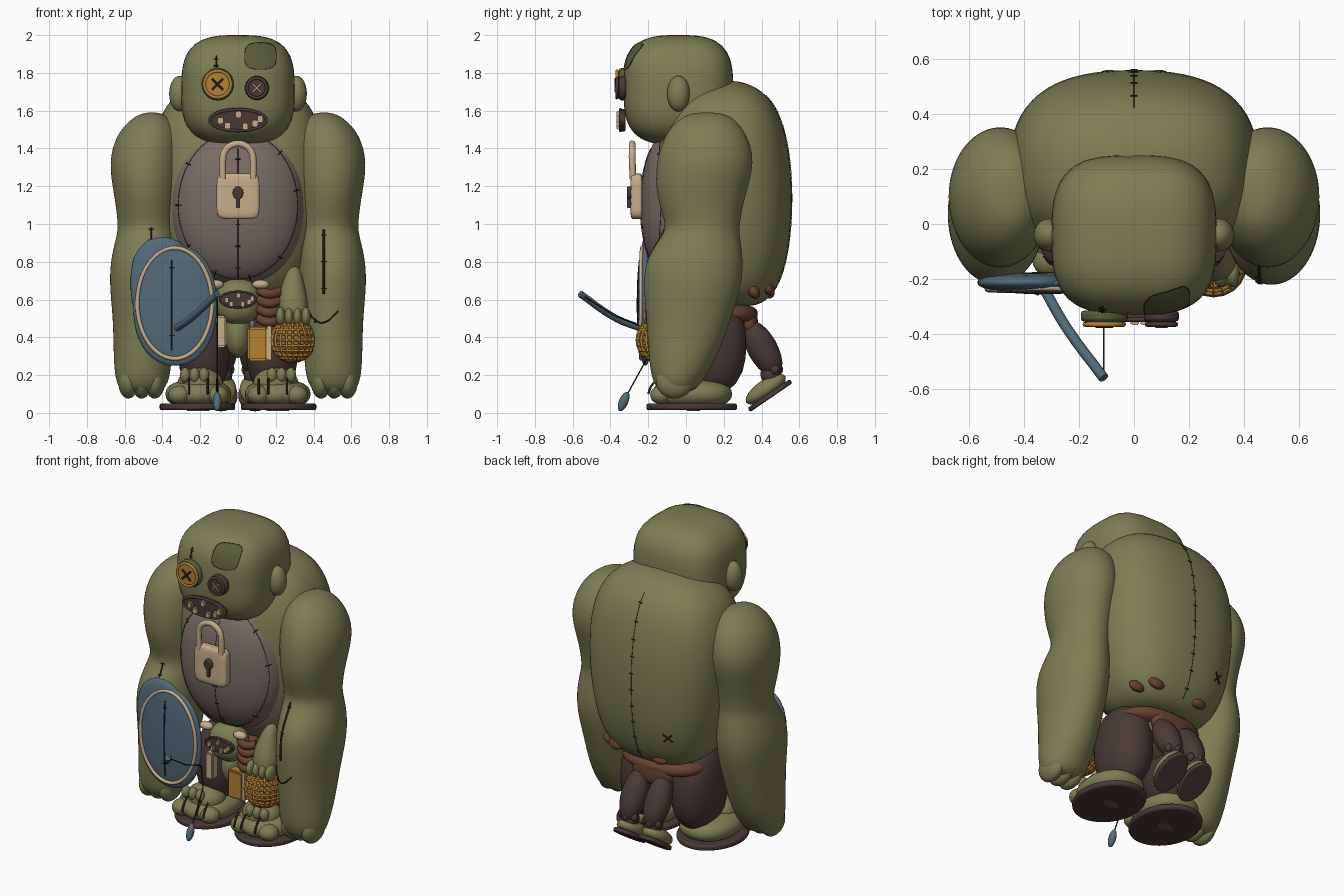
import bpy, bmesh, math
from mathutils import Vector, Matrix

start_cube = bpy.data.objects.get("Cube")
if start_cube:
    bpy.data.objects.remove(start_cube)


def material(name, *rgb):
    mat = bpy.data.materials.new(name)
    mat.use_nodes = True
    mat.diffuse_color = (*rgb, 1)
    mat.node_tree.nodes["Principled BSDF"].inputs["Base Color"].default_value = (*rgb, 1)
    return mat


GREEN = material("moss green skin", .205, .21, .088)
PATCH = material("dark green patch", .1, .105, .042)
GREY = material("mauve grey belly", .19, .15, .13)
BEIGE = material("bone beige", .58, .42, .26)
BLUE = material("slate blue", .085, .145, .19)
GOLD = material("old gold", .45, .22, .035)
BROWN = material("dark brown cloth", .065, .042, .037)
RUST = material("rust leather", .14, .055, .032)
THREAD = material("black thread", .022, .015, .011)
SIDES = (("left", 1), ("right", -1))


def finish(name, bm, mat, angle=50):
    mesh = bpy.data.meshes.new(name)
    bmesh.ops.recalc_face_normals(bm, faces=bm.faces[:])
    bm.to_mesh(mesh)
    bm.free()
    mesh.materials.append(mat)
    mesh.shade_smooth()
    mesh.set_sharp_from_angle(angle=math.radians(angle))
    obj = bpy.data.objects.new(name, mesh)
    bpy.context.collection.objects.link(obj)
    return obj


def blob(name, centre, radii, mat, power=2, tilt=0, detail=3):
    """Superellipsoid; a higher power gives a boxier form."""
    bm = bmesh.new()
    bmesh.ops.create_icosphere(bm, subdivisions=detail, radius=1)
    turn = Matrix.Rotation(tilt, 3, 'X')
    for v in bm.verts:
        size = sum(abs(c) ** power for c in v.co) ** (1 / power)
        v.co = turn @ Vector(c / size * r for c, r in zip(v.co, radii)) + Vector(centre)
    return finish(name, bm, mat)


def disc(name, centre, rx, ry, depth, mat, tilt=0.0):
    """Bevelled elliptical slab whose axis is z before tilting about x."""
    bm = bmesh.new()
    bmesh.ops.create_cone(bm, cap_ends=True, segments=40, radius1=1, radius2=1, depth=1)
    bmesh.ops.transform(bm, verts=bm.verts, matrix=Matrix.Translation(centre)
                        @ Matrix.Rotation(tilt, 4, 'X') @ Matrix.Diagonal((rx, ry, depth, 1)))
    obj = finish(name, bm, mat)
    bevel = obj.modifiers.new("Bevel", 'BEVEL')
    bevel.width, bevel.segments = depth * .3, 2
    return obj


def box(name, centre, size, mat):
    bm = bmesh.new()
    bmesh.ops.create_cube(bm, size=1)
    bmesh.ops.transform(bm, verts=bm.verts,
                        matrix=Matrix.Translation(centre) @ Matrix.Diagonal((*size, 1)))
    bmesh.ops.bevel(bm, geom=bm.edges[:], offset=min(size) * .15, segments=2, affect='EDGES')
    return finish(name, bm, mat)


def loft(name, rows, mat, side=1, power=2, sides=20):
    """Closed skin through stacked rings given as (z, x, y, rx, ry)."""
    bm = bmesh.new()
    rings = []
    for z, x, y, rx, ry in rows:
        ring = []
        for i in range(sides):
            c, s = math.cos(math.tau * i / sides), math.sin(math.tau * i / sides)
            k = (abs(c) ** power + abs(s) ** power) ** (-1 / power)
            ring.append(bm.verts.new((side * (x + rx * c * k), y + ry * s * k, z)))
        rings.append(ring)
    for a, b in zip(rings, rings[1:]):
        for i in range(sides):
            j = (i + 1) % sides
            bm.faces.new((a[i], a[j], b[j], b[i]))
    bm.faces.new(rings[0])
    bm.faces.new(rings[-1])
    obj = finish(name, bm, mat, 180)
    obj.modifiers.new("Smooth", 'SUBSURF').levels = 2
    return obj


def tube(name, paths, radius, mat, closed=False):
    curve = bpy.data.curves.new(name, 'CURVE')
    curve.dimensions = '3D'
    curve.bevel_depth, curve.bevel_resolution = radius, 2
    curve.resolution_u = 4
    curve.use_fill_caps = True
    for path in paths:
        spline = curve.splines.new('BEZIER')
        spline.bezier_points.add(len(path) - 1)
        for bp, co in zip(spline.bezier_points, path):
            bp.co = co
            bp.handle_left_type = bp.handle_right_type = 'AUTO'
        spline.use_cyclic_u = closed
    curve.materials.append(mat)
    obj = bpy.data.objects.new(name, curve)
    bpy.context.collection.objects.link(obj)
    return obj


def on_skin(target, x, z, face=-1, lift=.002):
    """Point on the front (-1) or back (1) of a part."""
    graph = bpy.context.evaluated_depsgraph_get()
    hit, co, normal, _ = target.evaluated_get(graph).ray_cast((x, face * 3, z), (0, -face, 0))
    return co + normal * lift if hit else Vector((x, 0, z))


def seam(name, target, path, face=-1, closed=False, every=3, radius=.0015, reach=.013):
    """Thread lying on a part, with short cross stitches."""
    tube(name, [[on_skin(target, x, z, face) for x, z in path]], radius, THREAD, closed)
    ticks = []
    for (x, z), (u, w) in list(zip(path, path[1:]))[1::every]:
        across = Vector((z - w, u - x)).normalized() * reach
        ticks.append([on_skin(target, x + s * across.x, z + s * across.y, face) for s in (-1, 0, 1)])
    tube(name + "_stitches", ticks, .003, THREAD)


def line(x1, z1, x2, z2, n=12):
    return [(x1 + (x2 - x1) * i / n, z1 + (z2 - z1) * i / n) for i in range(n + 1)]


def oval(x, z, rx, rz, n=32):
    return [(x + rx * math.cos(math.tau * i / n), z + rz * math.sin(math.tau * i / n)) for i in range(n)]


def cross(name, centre, r, mat=THREAD, target=None, face=-1):
    x, y, z = centre
    arms = [[(x - r, z - r * s), (x, z), (x + r, z + r * s)] for s in (1, -1)]
    tube(name, [[on_skin(target, a, b, face) if target else (a, y, b) for a, b in arm]
                for arm in arms], r * .2, mat)


# Body, belly panel and head
torso = loft("torso", [(.56, 0, .24, .18, .12), (.6, 0, .22, .29, .22), (.7, 0, .205, .37, .3),
                       (.9, 0, .195, .43, .36), (1.2, 0, .197, .46, .37), (1.45, 0, .195, .455, .345),
                       (1.64, 0, .2, .39, .275), (1.73, 0, .2, .26, .17), (1.76, 0, .2, .1, .07)],
             GREEN, power=2.8)
belly = blob("belly_panel", (0, -.015, 1.1), (.355, .225, .425), GREY, 2.25, detail=4)
head = blob("head", (0, -.04, 1.71), (.3, .29, .29), GREEN, 3.1, detail=4)
for label, s in SIDES:
    blob(label + "_ear", (s * .31, -.04, 1.69), (.055, .06, .095), GREEN)

# Arms and fists
arms = {}
for label, s in SIDES:
    arms[label] = loft(label + "_arm", [
        (1.592, .455, .11, .04, .07), (1.562, .457, .11, .105, .145), (1.48, .472, .105, .172, .22),
        (1.33, .49, .105, .2, .268), (1.15, .485, .075, .172, .24), (1, .478, .09, .158, .195),
        (.94, .483, .08, .16, .205), (.82, .5, .045, .176, .262), (.68, .5, .035, .184, .265),
        (.5, .497, .015, .166, .228), (.3, .505, -.015, .156, .185), (.18, .505, -.045, .148, .14),
        (.1, .51, -.05, .11, .09)], GREEN, s)
    for i in range(3):
        blob(f"{label}_finger_{i}", (s * (.44 + i * .07), -.06, .17), (.055, .1, .095), GREEN)

# Big legs, feet and soles
for label, s in SIDES:
    blob(label + "_leg", (s * .18, .12, .36), (.14, .2, .27), BROWN, 2.3)
    blob(label + "_foot", (s * .21, .03, .1), (.175, .215, .08), GREEN, 2.3)
    blob(label + "_ankle", (s * .2, -.04, .16), (.12, .11, .08), GREEN)
    disc(label + "_sole", (s * .215, .03, .032), .2, .24, .036, BROWN)
    disc(label + "_sole_stain", (s * .21, .04, .013), .06, .035, .006, PATCH)
    for i in range(3):
        blob(f"{label}_toe_{i}", (s * (.11 + i * .1), -.13, .095), (.06, .06, .05), GREEN)
        blob(f"{label}_knuckle_{i}", (s * (.18 + i * .05), -.13, .2), (.028, .03, .04), GREEN)
    tube(label + "_toe_threads", [[(s * x, -.15, .18), (s * x, -.185, .14), (s * x, -.2, .1)]
                                  for x in (.11, .16, .26)], .006, THREAD)

# Small dangling rear legs
for label, s in SIDES:
    blob(label + "_small_leg", (s * .085, .405, .34), (.08, .08, .165), BROWN, tilt=.5)
    blob(label + "_small_cuff", (s * .085, .45, .2), (.055, .055, .06), BROWN, tilt=.5)
    blob(label + "_small_foot", (s * .09, .422, .125), (.082, .125, .05), GREEN, tilt=.6)
    disc(label + "_small_sole", (s * .09, .445, .092), .088, .135, .026, BROWN, .6)
    for i in (-1, 0, 1):
        blob(f"{label}_cuff_knob_{i}", (s * .085 + i * .045, .49 - abs(i) * .02, .23),
             (.022, .025, .03), BROWN, detail=2)

# Belt, hips and leather scraps
blob("hips", (0, .16, .46), (.2, .2, .1), GREEN)
blob("belt", (0, .17, .525), (.28, .21, .06), RUST, 2.6)
blob("belt_flap", (0, .335, .485), (.14, .045, .075), RUST, 3)
for i, (x, y, z) in enumerate([(.19, .43, .665), (.28, .36, .64), (-.12, .44, .635)]):
    blob(f"leather_scrap_{i}", (x, y, z), (.055, .03, .05 - i * .01), RUST, tilt=.6)

# Face: buttons, mouth, patch
for label, x, z, r, mat, rim, thread in (("right", -.108, 1.74, .07, GOLD, PATCH, THREAD),
                                         ("left", .1, 1.72, .052, BROWN, BROWN, BEIGE)):
    disc(label + "_eye_backing", (x, -.335, z), r * 1.22, r * 1.22, .04, rim, math.pi / 2)
    disc(label + "_eye_button", (x, -.35, z), r, r, .04, mat, math.pi / 2)
    tube(label + "_eye_rim", [[(a, -.365, b) for a, b in oval(x, z, r, r)]], .009, mat, True)
    cross(label + "_eye_cross", (x, -.373, z), r * .42, thread)


def mouth(name, y, z, width, height):
    disc(name, (0, y, z), width, height, .03, BROWN, math.pi / 2)
    tube(name + "_lips", [[(a, y - .012, b) for a, b in oval(0, z, width * .96, height * .93)]],
         width * .055, BROWN, True)
    for i, (t, lift) in enumerate(((-.6, -.05), (-.36, -.5), (.02, .5), (.25, -.55), (.58, -.3), (.76, .1))):
        box(f"{name}_tooth_{i}", (t * width, y - .018, z + lift * height),
            (width * .2, .03, height * .6), BEIGE)


mouth("mouth", -.335, 1.55, .155, .06)
bm = bmesh.new()
rings = [[bm.verts.new(on_skin(head, .118 + k * .082 * math.copysign(abs(c) ** .6, c),
                               1.887 + k * .068 * math.copysign(abs(s) ** .6, s), lift=.005))
          for c, s in oval(0, 0, 1, 1, 24)] for k in (.1, .4, .7, 1)]
outline = [v.co.copy() for v in rings[-1]]
for a, b in zip(rings, rings[1:]):
    for i in range(len(a)):
        bm.faces.new((a[i - 1], a[i], b[i], b[i - 1]))
bm.faces.new(rings[0])
finish("forehead_patch", bm, PATCH)
tube("forehead_patch_thread", [outline], .0015, THREAD, True)

# Padlock
blob("padlock_body", (0, -.262, 1.147), (.113, .032, .12), BEIGE, 7, detail=4)
arc = [(.08 * math.cos(math.pi * i / 8), -.285, 1.345 + .08 * math.sin(math.pi * i / 8)) for i in range(9)]
tube("padlock_shackle", [[(.08, -.28, 1.24), *arc, (-.08, -.28, 1.24)]], .018, BEIGE)
disc("keyhole", (0, -.3, 1.165), .028, .034, .025, BROWN, math.pi / 2)
box("keyhole_slot", (0, -.3, 1.12), (.02, .025, .07), BROWN)

# Thread seams
seam("belly_seam", belly, line(0, 1.4, 0, .71), every=2)
seam("belly_rim", belly, oval(0, 1.1, .315, .39), closed=True)
seam("back_seam", torso, line(0, 1.68, 0, .62, 20), face=1, every=2)
cross("back_cross", (-.22, 0, .82), .025, THREAD, torso, 1)
seam("left_arm_seam", arms["left"], line(.455, .97, .455, .63), radius=.006, every=5)
seam("wrist_seam", arms["left"], [(.37, .55), (.41, .49), (.46, .48), (.53, .54)], radius=.004)
seam("right_arm_seam", arms["right"], line(-.46, .98, -.46, .9), every=9, radius=.004)
seam("brow_seam", head, line(-.115, 1.89, -.115, 1.82, 4), every=2, radius=.004)

# Shield, curved rod and hanging weight
blob("shield_back", (-.4, -.212, .69), (.17, .035, .24), BLUE, 2.4)
shield = blob("shield", (-.333, -.215, .57), (.222, .04, .32), BLUE, 2.2, detail=4)
tube("shield_trim", [[on_skin(shield, *p) for p in oval(-.335, .58, .197, .292)]], .011, BEIGE, True)
seam("shield_seam", shield, line(-.35, .81, -.35, .33), every=9, radius=.004)
tip = (-.11, -.56, .63)
tube("curved_rod", [[(-.33, -.23, .445), (-.25, -.37, .5), tip]], .019, BLUE)
string = [tip, (-.11, -.38, .515), (-.11, -.22, .45), (-.11, -.2, .3), (-.11, -.31, .1)]
tube("rod_string", [[a, b] for a, b in zip(string, string[1:])], .0035, THREAD)
blob("string_weight", (-.11, -.33, .06), (.022, .025, .055), BLUE, tilt=-.4)

# Small rider at the waist
blob("small_head", (0, -.09, .59), (.12, .1, .12), GREEN, 2.4)
blob("small_body", (0, -.03, .42), (.07, .1, .13), GREEN)
mouth("small_mouth", -.185, .6, .1, .045)
for label, s in SIDES:
    blob(label + "_small_eye", (s * .12, -.15, .68), (.045, .03, .025), BEIGE)
tube("leather_straps", [[(.11, -.13, z), (.16, -.16, z - .02), (.22, -.13, z - .01)]
                        for z in (.5, .55, .6, .65)], .026, RUST)
loft("small_arm", [(.47, .3, -.14, .07, .07), (.58, .29, -.13, .085, .08),
                   (.68, .29, -.11, .06, .06), (.78, .3, -.08, .03, .04)], GREEN)
for i in range(4):
    blob(f"small_finger_{i}", (.225 + i * .045, -.18, .51), (.025, .05, .05), GREEN)

# Wicker ball and belt pouches
bm = bmesh.new()
bmesh.ops.create_uvsphere(bm, u_segments=20, v_segments=12, radius=.113,
                          matrix=Matrix.Translation((.29, -.145, .385)))
ball = finish("wicker_ball", bm, GOLD, 180)
weave = ball.modifiers.new("Weave", 'WIREFRAME')
weave.thickness = .018
weave.use_even_offset = False
blob("wicker_core", (.29, -.145, .385), (.103,) * 3, GOLD)
box("gold_pouch", (.105, -.15, .365), (.11, .07, .18), GOLD)
box("pouch_strap", (.165, -.15, .37), (.025, .06, .18), BEIGE)
box("beige_pouch", (-.09, -.14, .43), (.055, .06, .17), BEIGE)
